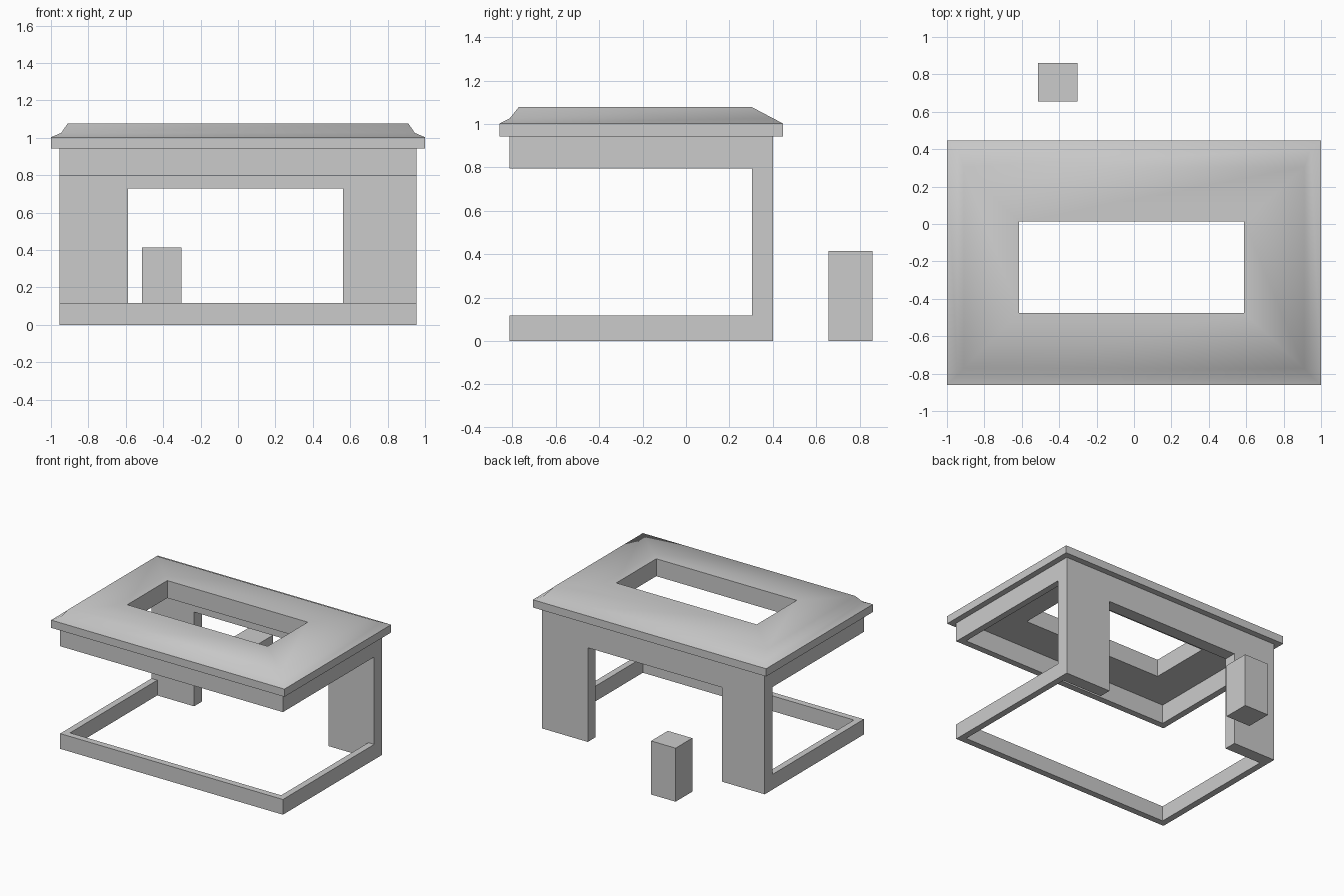
import bpy, bmesh, math
from mathutils import Vector

if "Cube" in bpy.data.objects:
    bpy.data.objects.remove(bpy.data.objects["Cube"])


def add_mesh(name, bm):
    bmesh.ops.recalc_face_normals(bm, faces=bm.faces)
    mesh = bpy.data.meshes.new(name)
    bm.to_mesh(mesh)
    bm.free()
    ob = bpy.data.objects.new(name, mesh)
    bpy.context.collection.objects.link(ob)
    return ob


def prism(name, points, offset):
    """Extrude a closed outline along an offset vector."""
    bm = bmesh.new()
    face = bm.faces.new([bm.verts.new(p) for p in points])
    ext = bmesh.ops.extrude_face_region(bm, geom=[face], use_keep_orig=True)
    verts = [g for g in ext["geom"] if isinstance(g, bmesh.types.BMVert)]
    bmesh.ops.translate(bm, verts=verts, vec=Vector(offset))
    return add_mesh(name, bm)


W = 0.955                   # half width of the body
FRONT, BACK = -0.814, 0.4   # body depth
WALL_IN = 0.304             # inner face of the back wall
T = 0.05                    # rail thickness
CEIL = 0.943

# U-shaped rails around the front and sides
rail = [(-W, WALL_IN), (-W, FRONT), (W, FRONT), (W, WALL_IN),
        (W - T, WALL_IN), (W - T, FRONT + T), (-W + T, FRONT + T), (-W + T, WALL_IN)]
for name, z0, z1 in (("base_rail", 0, 0.118), ("top_rail", 0.795, CEIL)):
    prism(name, [(x, y, z0) for x, y in rail], (0, 0, z1 - z0))

# Back wall with a wide doorway down to the ground
arch = [(-W, 0), (-0.589, 0), (-0.589, 0.73), (0.562, 0.73),
        (0.562, 0), (W, 0), (W, CEIL), (-W, CEIL)]
prism("back_wall", [(x, WALL_IN, z) for x, z in arch], (0, BACK - WALL_IN, 0))

# Roof: rectangular rings lofted in a loop around the skylight hole
rings = [  # x0, x1, y0, y1, z
    (-0.616, 0.588, -0.476, 0.014, CEIL),
    (-1, 1, -0.86, 0.447, CEIL),
    (-1, 1, -0.86, 0.447, 1.003),
    (-0.945, 0.945, -0.812, 0.4, 1.027),
    (-0.91, 0.91, -0.771, 0.304, 1.078),
    (-0.616, 0.588, -0.476, 0.014, 1.078),
]
bm = bmesh.new()
loops = [[bm.verts.new((x, y, z)) for x, y in ((x0, y0), (x1, y0), (x1, y1), (x0, y1))]
         for x0, x1, y0, y1, z in rings]
for a, b in zip(loops, loops[1:] + loops[:1]):
    for i in range(4):
        j = (i + 1) % 4
        bm.faces.new((a[i], a[j], b[j], b[i]))
roof = add_mesh("roof", bm)
bpy.context.view_layer.objects.active = roof
roof.select_set(True)
bpy.ops.object.shade_smooth_by_angle(angle=math.radians(60))

# Free-standing block behind the building
block = [(-0.513, 0.656), (-0.303, 0.656), (-0.303, 0.86), (-0.513, 0.86)]
prism("rear_block", [(x, y, 0) for x, y in block], (0, 0, 0.415))
